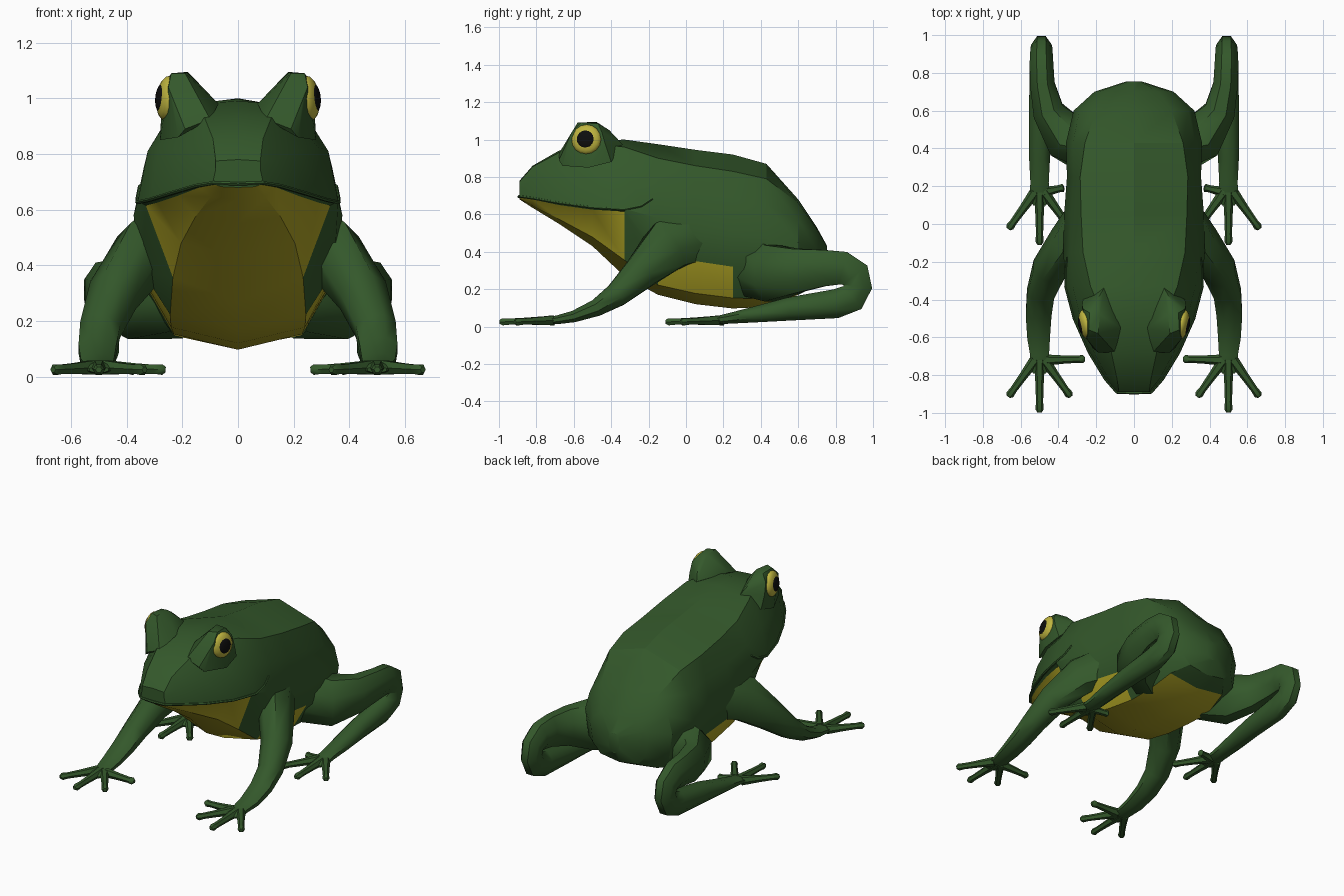
import bpy, bmesh, math
from mathutils import Vector, Matrix

if "Cube" in bpy.data.objects:
    bpy.data.objects.remove(bpy.data.objects["Cube"])


def material(name, rgb):
    m = bpy.data.materials.new(name)
    m.diffuse_color = (*rgb, 1)
    m.use_nodes = True
    m.node_tree.nodes["Principled BSDF"].inputs["Base Color"].default_value = m.diffuse_color
    return m


GREEN = material("frog green", (0.034, 0.098, 0.024))
YELLOW = material("belly yellow", (0.43, 0.37, 0.018))
EYE = material("eye yellow", (0.52, 0.46, 0.05))
BLACK = material("pupil black", (0.004, 0.004, 0.004))


def finish(bm, name, mats, mirror=True, angle=35):
    """Turn a bmesh into a named object, smooth-shaded with sharp creases."""
    bmesh.ops.recalc_face_normals(bm, faces=bm.faces)
    me = bpy.data.meshes.new(name)
    bm.to_mesh(me)
    bm.free()
    ob = bpy.data.objects.new(name, me)
    bpy.context.collection.objects.link(ob)
    for m in mats:
        me.materials.append(m)
    bpy.ops.object.select_all(action='DESELECT')
    ob.select_set(True)
    bpy.context.view_layer.objects.active = ob
    bpy.ops.object.shade_smooth_by_angle(angle=math.radians(angle))
    if mirror:
        mod = ob.modifiers.new("mirror", 'MIRROR')
        mod.use_mirror_merge = False
    return ob


def loft(bm, rings, paint=None):
    """Skin closed rings of equal length and cap both ends."""
    vs = [[bm.verts.new(p) for p in r] for r in rings]
    n = len(vs[0])
    for i in range(len(vs) - 1):
        for j in range(n):
            k = (j + 1) % n
            f = bm.faces.new((vs[i][j], vs[i][k], vs[i + 1][k], vs[i + 1][j]))
            if paint:
                f.material_index = paint(i, j)
    bm.faces.new(vs[0])
    bm.faces.new(vs[-1])


def tube(bm, path, hint, sides=8):
    """Path of (x, y, z, half width, half height); width lies along hint."""
    pts = [Vector(p[:3]) for p in path]
    rings = []
    for i, p in enumerate(path):
        t = (pts[min(i + 1, len(pts) - 1)] - pts[max(i - 1, 0)]).normalized()
        u = Vector(hint)
        u = (u - t * u.dot(t)).normalized()
        v = t.cross(u)
        ring = []
        for k in range(sides):
            a = 2 * math.pi * (k + 0.5) / sides
            ring.append(pts[i] + (u * p[3] * math.cos(a) + v * p[4] * math.sin(a)) * 1.05)
        rings.append(ring)
    loft(bm, rings)


# Body: y, top z, ridge x and z, lip x and z, jaw z, bottom z
SECTIONS = [
    (-.89, .78, .08, .775, .09, .70, .69, .68),
    (-.82, .86, .09, .855, .15, .69, .68, .635),
    (-.68, .94, .12, .93, .235, .665, .65, .55),
    (-.50, .99, .16, .98, .315, .64, .625, .43),
    (-.33, 1.0, .23, .96, .36, .63, .615, .27),
    (-.15, .975, .27, .90, .375, .58, .38, .17),
    (.05, .945, .28, .86, .37, .52, .35, .12),
    (.25, .92, .285, .83, .355, .50, .32, .097),
    (.43, .87, .26, .79, .36, .48, .28, .105),
    (.60, .68, .20, .66, .32, .45, .28, .17),
    (.70, .53, .13, .52, .21, .41, .30, .22),
    (.755, .43, .03, .425, .04, .38, .34, .30),
]


def body_ring(s):
    y, top, ridge_x, ridge_z, lip_x, lip_z, jaw_z, low = s
    half = [(0, y, top), (ridge_x, y, ridge_z),
            (lip_x * .9, y, lip_z + .55 * (ridge_z - lip_z)),
            (lip_x, y, lip_z), (lip_x * .92, y, jaw_z),
            (lip_x * .65, y, low + .25 * (jaw_z - low)), (0, y, low)]
    return half + [(-x, y, z) for x, y, z in half[-2:0:-1]]


def body_paint(i, j):
    j = min(j, 11 - j)
    if i < 4 or i in (5, 6):
        return int(j >= 4)
    return int(j == 5 and i <= 8)


bm = bmesh.new()
loft(bm, [body_ring(s) for s in SECTIONS], body_paint)
finish(bm, "body", [GREEN, YELLOW], mirror=False, angle=28)

# Lip follows the body sections back to the upturned mouth corner
bm = bmesh.new()
lip = [(0, -.893, .693)] + [(s[4], s[0], s[5] - .004) for s in SECTIONS[:5]]
lip += [(.358, -.24, .645), (.35, -.18, .685)]
tube(bm, [(*p, .007, .009) for p in lip], (0, 0, 1), 6)
finish(bm, "lip", [GREEN])

# Brow bumps that carry the eyes
bm = bmesh.new()
BROW = [(.19, -.58, 1.09), (.24, -.56, 1.09), (.18, -.48, 1.095), (.235, -.47, 1.085),
        (.07, -.55, .98), (.10, -.68, .925), (.19, -.68, .89), (.16, -.34, .975),
        (.27, -.40, .88), (.28, -.52, .85), (.215, -.66, .86),
        (.25, -.61, 1.04), (.27, -.45, 1.04), (.23, -.635, .98), (.20, -.41, 1.05),
        (.275, -.43, .97)]
for p in BROW:
    bm.verts.new(p)
bmesh.ops.convex_hull(bm, input=bm.verts)
loose = [v for v in bm.verts if not v.link_faces]
bmesh.ops.delete(bm, geom=loose, context='VERTS')
finish(bm, "brow", [GREEN], angle=30)

# Eyes and pupils, flattened balls facing out and a little forward
OUT = Vector((.96, -.2, .1)).normalized()
AIM = OUT.to_track_quat('Z', 'Y').to_matrix().to_4x4()


def eyeball(name, offset, radius, depth, mat):
    bm = bmesh.new()
    place = (Matrix.Translation(Vector((.255, -.533, 1.0)) + OUT * offset) @ AIM
             @ Matrix.Diagonal((radius, radius, depth, 1)))
    bmesh.ops.create_uvsphere(bm, u_segments=16, v_segments=10, radius=1, matrix=place)
    finish(bm, name, [mat], angle=60)


eyeball("eye", 0, .081, .036, EYE)
eyeball("pupil", .026, .048, .014, BLACK)

# Front legs
bm = bmesh.new()
tube(bm, [(.24, .05, .49, .11, .15), (.35, -.10, .43, .10, .14),
          (.45, -.24, .29, .09, .095), (.495, -.37, .17, .075, .067),
          (.505, -.48, .10, .07, .047), (.505, -.60, .054, .062, .032),
          (.50, -.69, .036, .052, .024), (.50, -.76, .03, .055, .018),
          (.50, -.79, .025, .035, .012)], (1, 0, 0))
finish(bm, "front_leg", [GREEN], angle=50)

# Hind legs: thigh, folded knee, shin and foot
bm = bmesh.new()
tube(bm, [(.22, .40, .30, .14, .16), (.36, .46, .285, .13, .155),
          (.455, .60, .30, .085, .12), (.485, .74, .313, .067, .10),
          (.49, .84, .312, .065, .092), (.49, .905, .275, .06, .085),
          (.49, .918, .215, .056, .08), (.49, .89, .155, .06, .08),
          (.49, .80, .122, .065, .08), (.495, .55, .094, .063, .064),
          (.50, .35, .062, .057, .042), (.50, .22, .042, .05, .028),
          (.50, .13, .03, .055, .018), (.50, .10, .025, .035, .012)], (1, 0, 0))
finish(bm, "hind_leg", [GREEN], angle=50)


# Digits: three long ones fan forward, one points inward
def digits(name, wrist_y, inner):
    bm = bmesh.new()
    for tx, ty in [(.665, -.215), (.50, -.298), (.335, -.215), inner]:
        root = Vector((.50 + (tx - .5) * .15, wrist_y - .02, .033))
        tip = Vector((tx, wrist_y + ty, .025))
        path = []
        for t, r in [(0, .028), (.45, .021), (.8, .018), (.94, .021), (1, .011)]:
            p = root.lerp(tip, t)
            path.append((p.x, p.y, p.z, r, r))
        tube(bm, path, (0, 0, 1), 6)
    finish(bm, name, [GREEN], angle=50)


digits("fingers", -.70, (.26, -.015))
digits("toes", .188, (.37, .005))
